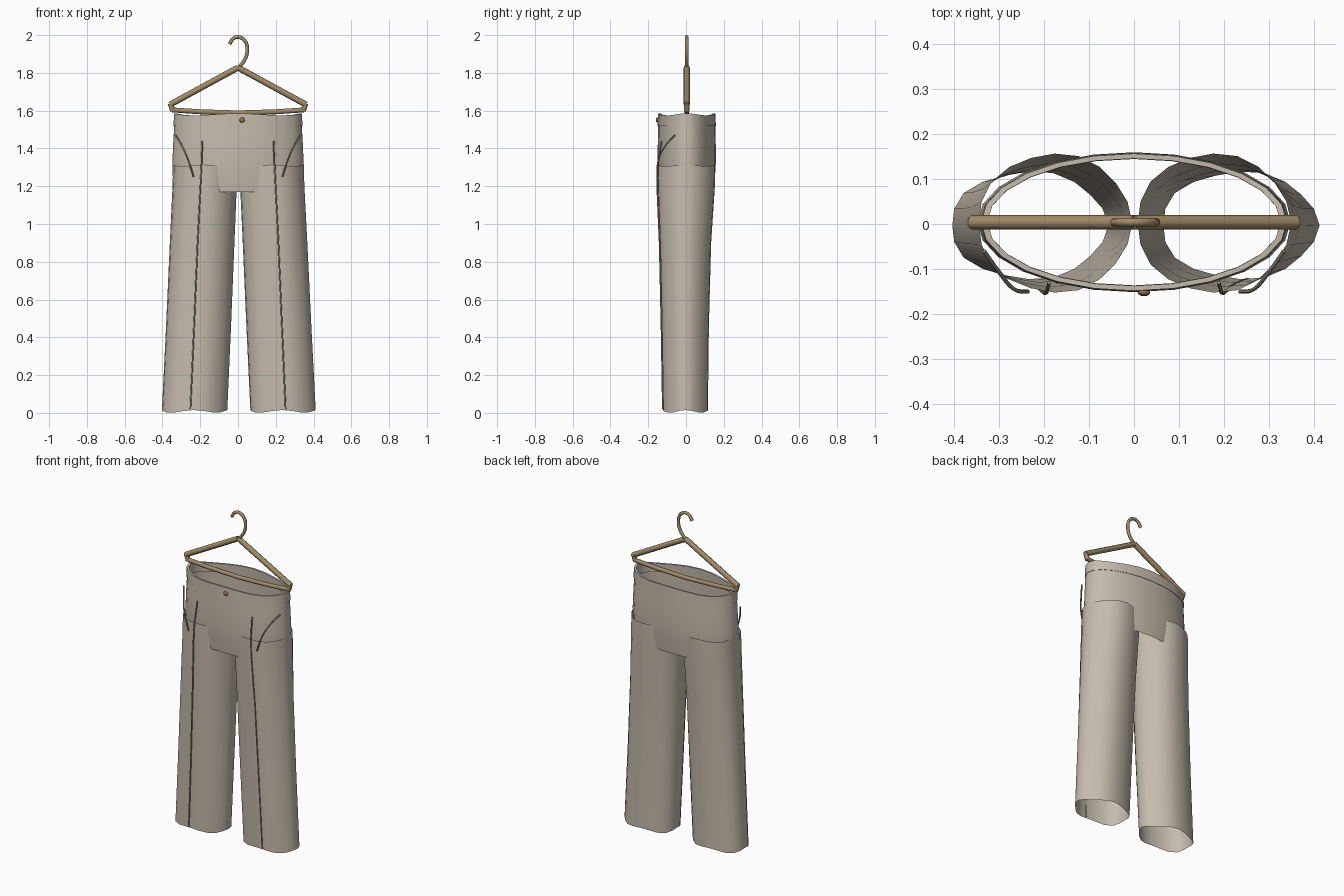
import bpy, math
from math import sin, cos, pi

if "Cube" in bpy.data.objects:
    bpy.data.objects.remove(bpy.data.objects["Cube"])

CY = 0.004


def mat(name, rgb):
    m = bpy.data.materials.new(name)
    m.diffuse_color = (*rgb, 1)
    m.use_nodes = True
    m.node_tree.nodes["Principled BSDF"].inputs["Base Color"].default_value = m.diffuse_color
    return m


CLOTH = mat("cream cloth", (0.56, 0.50, 0.42))
THREAD = mat("dark thread", (0.27, 0.25, 0.21))
WOOD = mat("hanger wood", (0.36, 0.26, 0.14))
BRASS = mat("button brown", (0.27, 0.16, 0.06))


def finish(ob, m, angle=50):
    ob.data.materials.append(m)
    bpy.ops.object.select_all(action='DESELECT')
    ob.select_set(True)
    bpy.context.view_layer.objects.active = ob
    bpy.ops.object.shade_smooth_by_angle(angle=math.radians(angle))
    return ob


def loft(name, rings, m):
    """Open cloth tube through a list of rings of points."""
    n = len(rings[0])
    verts = [p for r in rings for p in r]
    faces = [(i * n + j, i * n + (j + 1) % n, (i + 1) * n + (j + 1) % n, (i + 1) * n + j)
             for i in range(len(rings) - 1) for j in range(n)]
    me = bpy.data.meshes.new(name)
    me.from_pydata(verts, [], faces)
    ob = bpy.data.objects.new(name, me)
    bpy.context.collection.objects.link(ob)
    return finish(ob, m)


def tube(name, pts, r, m, smooth=False):
    """Round rod along points, turned into a mesh."""
    cu = bpy.data.curves.new(name, 'CURVE')
    cu.dimensions = '3D'
    cu.bevel_depth = r
    cu.bevel_resolution = 2
    cu.use_fill_caps = True
    cu.resolution_u = 4
    if smooth:
        s = cu.splines.new('BEZIER')
        s.bezier_points.add(len(pts) - 1)
        for b, p in zip(s.bezier_points, pts):
            b.co = p
            b.handle_left_type = b.handle_right_type = 'AUTO'
    else:
        s = cu.splines.new('POLY')
        s.points.add(len(pts) - 1)
        for b, p in zip(s.points, pts):
            b.co = (*p, 1)
    ob = bpy.data.objects.new(name, cu)
    bpy.context.collection.objects.link(ob)
    bpy.ops.object.select_all(action='DESELECT')
    ob.select_set(True)
    bpy.context.view_layer.objects.active = ob
    bpy.ops.object.convert(target='MESH')
    return finish(bpy.context.object, m)


def ring(z, cx, rx, ry, n, wave=0, dz=0, k=5, cy=CY):
    out = []
    for j in range(n):
        a = 2 * pi * j / n
        w = 1 + wave * cos(k * a)
        out.append((cx + rx * w * cos(a), cy + ry * w * sin(a), z + dz * cos(4 * a)))
    return out


# Seat: oval tube open at the waist and at the crotch
loft("seat", [ring(z, 0, rx, ry, 24, dz=d) for z, rx, ry, d in (
    (1.17, 0.325, 0.140, 0), (1.26, 0.347, 0.150, 0), (1.34, 0.347, 0.155, 0),
    (1.45, 0.342, 0.153, 0), (1.575, 0.334, 0.149, 0.006))], CLOTH)

# Waistband: thin doubled band just proud of the seat
loft("waistband", [ring(z, 0, rx, ry, 24, dz=d) for z, rx, ry, d in (
    (1.52, 0.338, 0.1515, 0), (1.52, 0.341, 0.154, 0), (1.58, 0.339, 0.152, 0.006),
    (1.58, 0.325, 0.141, 0.006), (1.52, 0.327, 0.144, 0))], CLOTH)

# Legs: flaring tubes with soft folds and a wavy hem
for side, word in ((-1, "left"), (1, "right")):
    loft(word + "_leg", [ring(z, side * cx, rx, ry, 20, wave=w, dz=d, cy=cy)
                         for z, cx, rx, ry, w, d, cy in (
        (0.008, 0.234, 0.173, 0.119, 0.025, 0.007, -0.003),
        (0.45, 0.213, 0.172, 0.125, 0.022, 0, -0.004),
        (0.90, 0.193, 0.171, 0.136, 0.018, 0, -0.003),
        (1.20, 0.179, 0.170, 0.152, 0.014, 0, 0.001),
        (1.31, 0.176, 0.170, 0.154, 0.014, 0.004, 0.002))], CLOTH)

    # Pressed crease down the front of each leg
    tube(word + "_crease", [(side * x, y, z) for x, y, z in (
        (0.188, -0.130, 1.44), (0.194, -0.153, 1.30), (0.199, -0.153, 1.2),
        (0.214, -0.140, 0.9), (0.233, -0.130, 0.45), (0.252, -0.123, 0.02))], 0.004, THREAD)

    # Slanted pocket edge
    tube(word + "_pocket", [(side * x, y, z) for x, y, z in (
        (0.332, -0.06, 1.47), (0.30, -0.105, 1.42), (0.268, -0.143, 1.35),
        (0.235, -0.150, 1.25))], 0.0045, THREAD, True)

    # Sloping hanger arm and its short end piece
    tube(word + "_hanger_arm", [(0, CY, 1.828), (side * 0.36, CY, 1.632)], 0.016, WOOD)
    tube(word + "_hanger_end", [(side * 0.358, CY, 1.638), (side * 0.345, CY, 1.598)], 0.014, WOOD)

# Bottom bar, sagging slightly
tube("hanger_bar", [(-0.348, CY, 1.604), (-0.2, CY, 1.594), (0, CY, 1.588),
                    (0.2, CY, 1.594), (0.348, CY, 1.604)], 0.013, WOOD)

# Hook
tube("hanger_hook", [(0, CY, 1.825), (0.036, CY, 1.87), (0.049, CY, 1.925), (0.035, CY, 1.972),
                     (0, CY, 1.99), (-0.027, CY, 1.98), (-0.045, CY, 1.952)], 0.0095, WOOD, True)

# Waist button
bpy.ops.mesh.primitive_uv_sphere_add(segments=12, ring_count=8, radius=1, location=(0.022, -0.152, 1.55))
button = bpy.context.object
button.name = "button"
button.scale = (0.014, 0.008, 0.014)
finish(button, BRASS)
